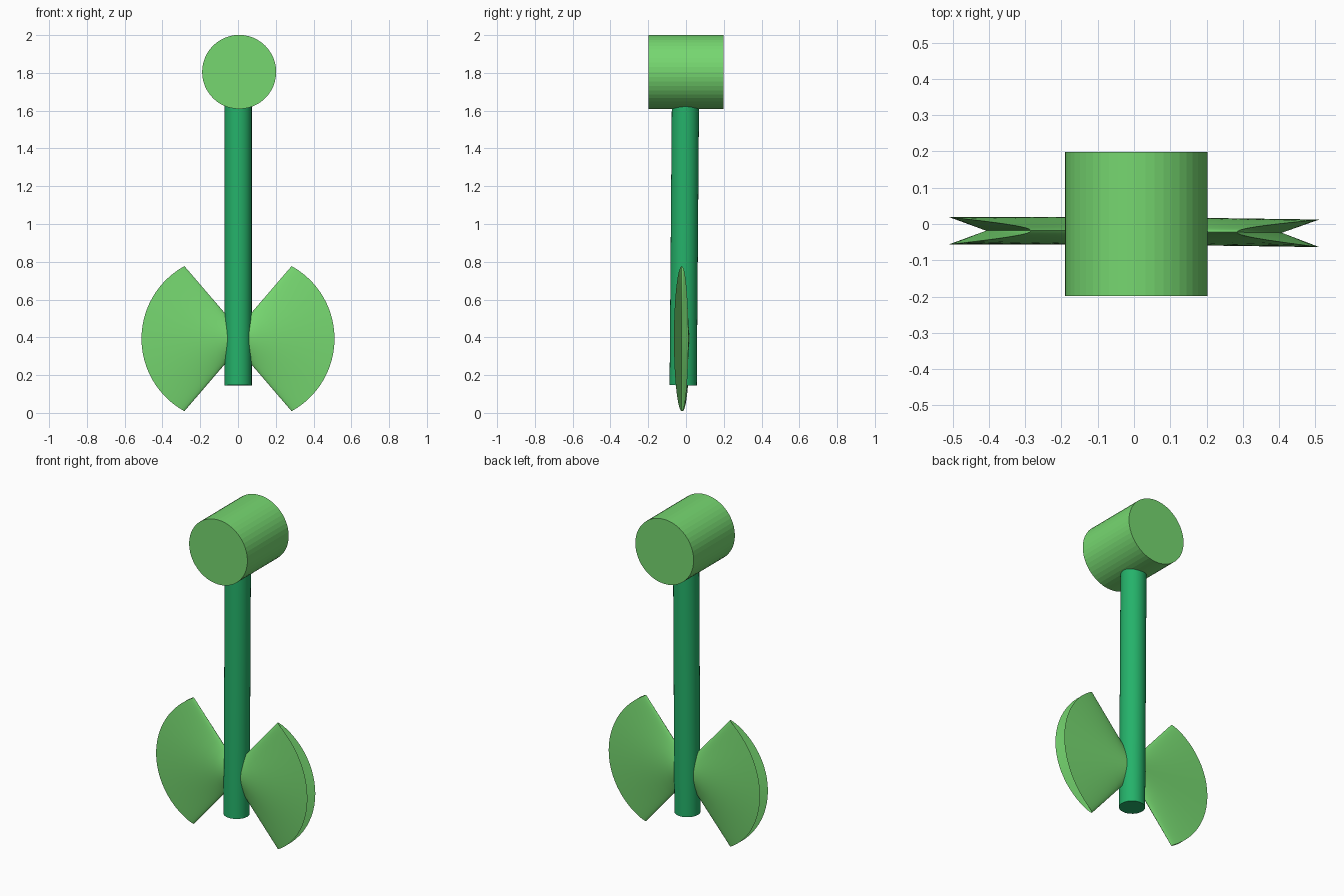
import bpy, bmesh, math
from mathutils import Vector

if "Cube" in bpy.data.objects:
    bpy.data.objects.remove(bpy.data.objects["Cube"])


def material(name, rgb):
    m = bpy.data.materials.new(name)
    m.diffuse_color = (*rgb, 1)
    m.use_nodes = True
    m.node_tree.nodes["Principled BSDF"].inputs["Base Color"].default_value = m.diffuse_color
    return m


LIGHT = material("light green", (0.181, 0.679, 0.162))
DARK = material("stem green", (0.018, 0.445, 0.144))


def add_object(name, bm, mat, smooth_angle=None):
    bmesh.ops.recalc_face_normals(bm, faces=bm.faces)
    mesh = bpy.data.meshes.new(name)
    bm.to_mesh(mesh)
    bm.free()
    mesh.materials.append(mat)
    ob = bpy.data.objects.new(name, mesh)
    bpy.context.collection.objects.link(ob)
    if smooth_angle:
        bpy.ops.object.select_all(action='DESELECT')
        ob.select_set(True)
        bpy.context.view_layer.objects.active = ob
        bpy.ops.object.shade_smooth_by_angle(angle=math.radians(smooth_angle))
    return ob


def rod(name, start, end, radius, sides, mat, smooth_angle=None):
    """Cylinder between two points."""
    start, end = Vector(start), Vector(end)
    axis = end - start
    bm = bmesh.new()
    bmesh.ops.create_cone(bm, cap_ends=True, segments=sides, radius1=radius,
                          radius2=radius, depth=axis.length)
    turn = Vector((0, 0, 1)).rotation_difference(axis).to_matrix()
    bmesh.ops.rotate(bm, verts=bm.verts, matrix=turn)
    bmesh.ops.translate(bm, verts=bm.verts, vec=(start + end) / 2)
    return add_object(name, bm, mat, smooth_angle)


def leaf(name, side, slope, sides=64, steps=8):
    """Thin fan: a small oval root widening to an arched rim with a hollow end."""
    bm = bmesh.new()
    mid_y, mid_z = -0.0185, 0.393
    rings = []
    for s in range(steps + 1):
        k = s / steps
        ring = []
        for i in range(sides):
            t = math.tau * i / sides
            z_rim = 0.384 * math.sin(t)
            x_rim = 0.073 + math.sqrt(0.438 ** 2 - z_rim ** 2)
            x = x_rim * k
            z = (0.054 + 0.330 * k) * math.sin(t)
            y = 0.038 * math.cos(t) + slope * x
            ring.append(bm.verts.new((side * x, mid_y + y, mid_z + z)))
        rings.append(ring)
    for a, b in zip(rings, rings[1:]):
        for i in range(sides):
            j = (i + 1) % sides
            bm.faces.new((a[i], a[j], b[j], b[i]))
    bm.faces.new(rings[0])
    # hollow outer end fanned from its middle
    hub = bm.verts.new(sum((v.co for v in rings[-1]), Vector()) / sides)
    for i in range(sides):
        bm.faces.new((rings[-1][i], rings[-1][(i + 1) % sides], hub))
    return add_object(name, bm, LIGHT, 35)


# Flower head lying front to back
rod("flower_head", (0.006, -0.198, 1.805), (0.006, 0.198, 1.805), 0.196, 48, LIGHT)
# Slightly leaning stem
rod("stem", (0.001, -0.015, 0.146), (0.001, -0.003, 1.65), 0.072, 32, DARK, 30)
# Pair of leaves
leaf("right_leaf", 1, -0.014)
leaf("left_leaf", -1, 0.0)
